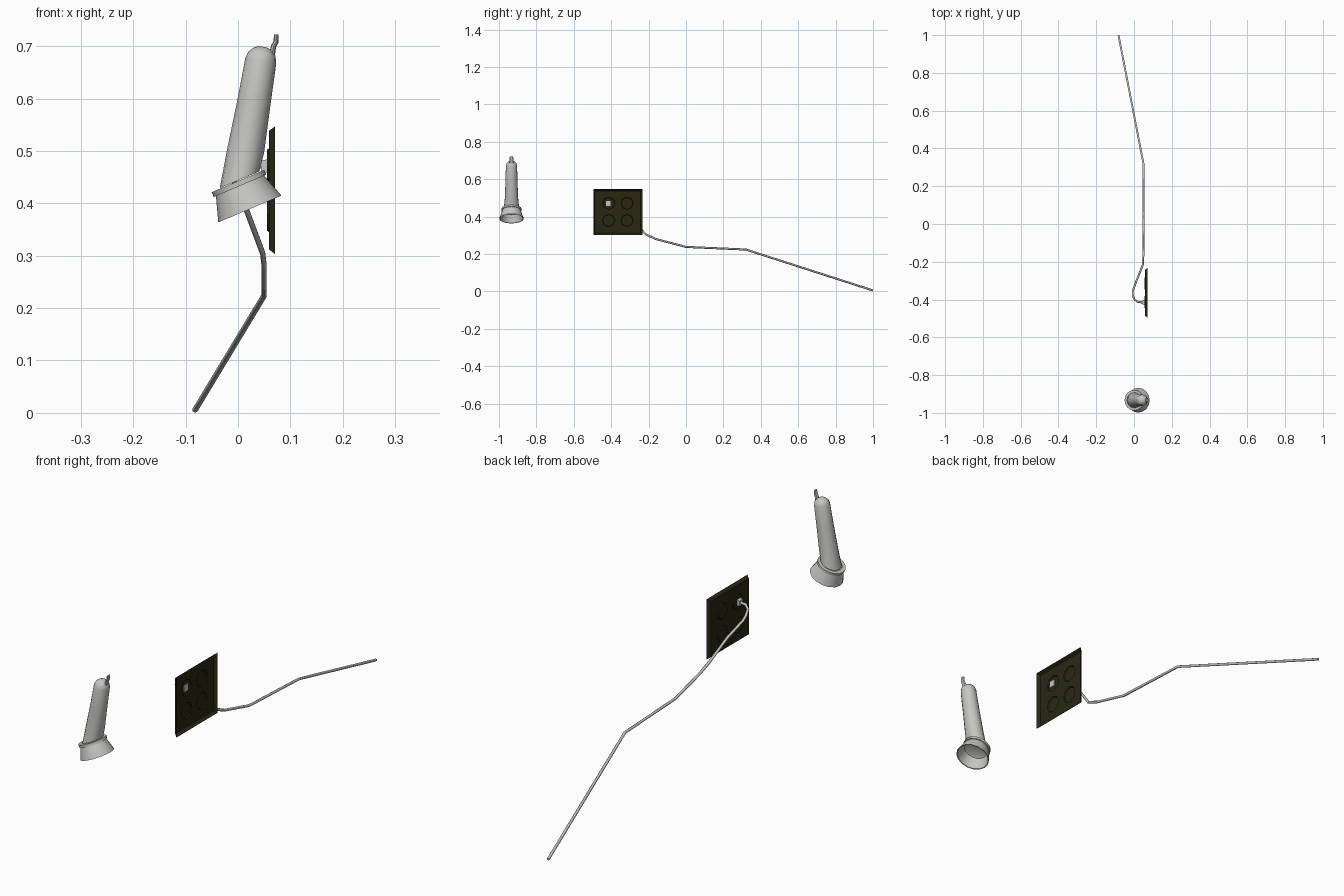
import bpy, bmesh, math
from mathutils import Vector

if "Cube" in bpy.data.objects:
    bpy.data.objects.remove(bpy.data.objects["Cube"])


def material(name, rgb):
    m = bpy.data.materials.new(name)
    m.diffuse_color = (*rgb, 1)
    m.use_nodes = True
    m.node_tree.nodes["Principled BSDF"].inputs["Base Color"].default_value = m.diffuse_color
    return m


GREY = material("light_grey", (0.56, 0.56, 0.54))
OLIVE = material("dark_olive", (0.022, 0.02, 0.006))


def finish(bm, name, mat, smooth=None, recalc=True):
    bmesh.ops.remove_doubles(bm, verts=bm.verts, dist=0.0002)
    if recalc:
        bmesh.ops.recalc_face_normals(bm, faces=bm.faces)
    me = bpy.data.meshes.new(name)
    bm.to_mesh(me)
    bm.free()
    ob = bpy.data.objects.new(name, me)
    bpy.context.collection.objects.link(ob)
    me.materials.append(mat)
    if smooth:
        bpy.ops.object.select_all(action='DESELECT')
        ob.select_set(True)
        bpy.context.view_layer.objects.active = ob
        bpy.ops.object.shade_smooth_by_angle(angle=math.radians(smooth))
    return ob


def loft(name, rings, y, n=16, cap0=False, cap1=False, ysc=1.0, recalc=True):
    """Rings of (x, z, tilt in degrees, radius) skinned together."""
    bm = bmesh.new()
    loops = []
    for x, z, t, r in rings:
        t = math.radians(t)
        loop = []
        for k in range(n):
            a = 2 * math.pi * k / n
            u = r * math.cos(a)
            loop.append(bm.verts.new((x + u * math.cos(t), y + ysc * r * math.sin(a), z + u * math.sin(t))))
        loops.append(loop)
    for a, b in zip(loops, loops[1:]):
        for k in range(n):
            j = (k + 1) % n
            bm.faces.new((a[k], a[j], b[j], b[k]))
    if cap0:
        bm.faces.new(loops[0][::-1])
    if cap1:
        bm.faces.new(loops[-1])
    return finish(bm, name, GREY, 35, recalc)


YR = -0.933
# handle: tapered tube with a domed top
body = [(0.003, 0.445, 23, 0.041), (0.0145, 0.5, -4, 0.0355), (0.03, 0.59, -10, 0.032)]
for a in (0, 30, 55, 75):
    c, s = math.cos(math.radians(a)), math.sin(math.radians(a))
    body.append((0.0435 + 0.174 * 0.028 * s, 0.672 + 0.985 * 0.028 * s, -10, 0.030 * c))
loft("handle", body, YR, cap1=True)

# flared cup with a lip ring, hollow underneath; positions run down the cup axis
axis = [(0.000, 0.040), (0.000, 0.0545), (0.010, 0.0545), (0.010, 0.050),
        (0.058, 0.0655), (0.057, 0.062), (0.016, 0.046), (0.012, 0.036)]
T = math.radians(23)
loft("flared_cup", [(0.0 + d * math.sin(T), 0.4425 - d * math.cos(T), 23, r) for d, r in axis],
     YR, cap1=True)

# small cord tip on top of the handle
loft("cord_tip", [(0.064, 0.68, -10, 0.006), (0.068, 0.7, -15, 0.005), (0.0725, 0.708, -25, 0.005),
                  (0.073, 0.722, 0, 0.0045)], YR, n=8, cap0=True, cap1=True, ysc=2.0)

# wall plate: open-backed shell with four raised octagonal bosses
bm = bmesh.new()
CY, CZ, HY, HZ = -0.364, 0.425, 0.131, 0.122
INS, XB, XF, XT = 0.009, 0.071, 0.059, 0.055
fy, fz = HY - INS, HZ - INS
sq = [(1, 0), (1, 1), (0, 1), (-1, 1), (-1, 0), (-1, -1), (0, -1), (1, -1)]
B = 0.049


def sign(s):
    return [(s * p, s * q) for p, q in sq]


for sy in (-1, 1):
    for sz in (-1, 1):
        oy, oz = CY + sy * fy / 2, CZ + sz * fz / 2
        by, bz = CY + sy * B, CZ + sz * 0.046
        outer = [bm.verts.new((XF, oy + p * fy / 2, oz + q * fz / 2)) for p, q in sq]
        rings = [outer]
        for x, r in ((XF, 0.034), (XT, 0.031)):
            rings.append([bm.verts.new((x, by + r * math.cos(k * math.pi / 4), bz + r * math.sin(k * math.pi / 4)))
                          for k in range(8)])
        for a, b in zip(rings, rings[1:]):
            for k in range(8):
                j = (k + 1) % 8
                bm.faces.new((a[k], b[k], b[j], a[j]))
        bm.faces.new(rings[-1][::-1])
corners = [(-1, -1), (1, -1), (1, 1), (-1, 1)]
for k in range(4):
    p, q = corners[k], corners[(k + 1) % 4]
    quad = [(XB, CY + p[0] * HY, CZ + p[1] * HZ), (XF, CY + p[0] * fy, CZ + p[1] * fz),
            (XF, CY + q[0] * fy, CZ + q[1] * fz), (XB, CY + q[0] * HY, CZ + q[1] * HZ)]
    bm.faces.new([bm.verts.new(v) for v in quad])
finish(bm, "wall_plate", OLIVE)

# plug block through the upper front boss
bm = bmesh.new()
bmesh.ops.create_cube(bm, size=1)
for v in bm.verts:
    s = 0.8 if v.co.x < 0 else 1.0
    v.co = Vector((0.0525 + v.co.x * 0.017, -0.416 + v.co.y * 0.026 * s, 0.471 + v.co.z * 0.027 * s))
finish(bm, "plug", GREY)

# cord trailing from the plug to the ground
pts = [(0.05, -0.416, 0.471), (0.02, -0.412, 0.470), (0.002, -0.399, 0.462), (-0.006, -0.378, 0.45),
       (-0.007, -0.355, 0.435), (0.017, -0.29, 0.385), (0.047, -0.215, 0.305), (0.05, -0.16, 0.28),
       (0.05, 0.0, 0.238), (0.05, 0.32, 0.224), (-0.082, 0.999, 0.0055)]
cu = bpy.data.curves.new("cord", 'CURVE')
cu.dimensions = '3D'
cu.bevel_depth = 0.0055
cu.bevel_resolution = 1
cu.use_fill_caps = True
sp = cu.splines.new('POLY')
sp.points.add(len(pts) - 1)
for p, co in zip(sp.points, pts):
    p.co = (*co, 1)
cu.materials.append(GREY)
cord = bpy.data.objects.new("cord", cu)
bpy.context.collection.objects.link(cord)
bpy.ops.object.select_all(action='DESELECT')
cord.select_set(True)
bpy.context.view_layer.objects.active = cord
bpy.ops.object.convert(target='MESH')
